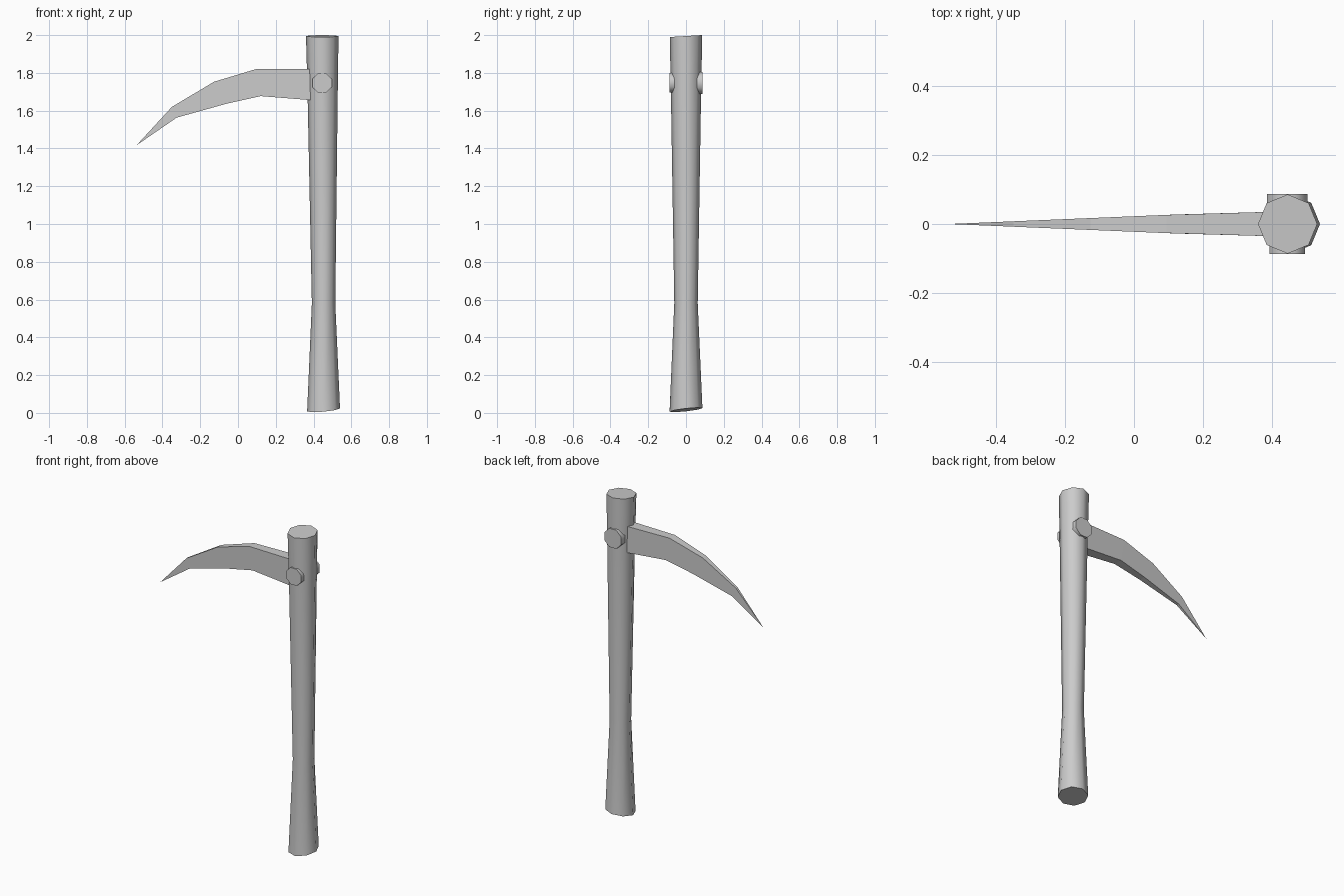
import bpy, bmesh
from math import radians, cos, sin, pi
from mathutils import Vector

cube = bpy.data.objects.get("Cube")
if cube:
    bpy.data.objects.remove(cube, do_unlink=True)

grey = bpy.data.materials.new("plain grey")
grey.use_nodes = True
GREY = (0.6, 0.6, 0.6, 1)
grey.diffuse_color = GREY
grey.node_tree.nodes["Principled BSDF"].inputs["Base Color"].default_value = GREY


def loft(name, rings, smooth=True):
    """Skin equal-length rings of points and cap both ends."""
    bm = bmesh.new()
    loops = [[bm.verts.new(p) for p in ring] for ring in rings]
    n = len(loops[0])
    for a, b in zip(loops, loops[1:]):
        for i in range(n):
            j = (i + 1) % n
            bm.faces.new((a[i], a[j], b[j], b[i]))
    bm.faces.new(loops[0])
    bm.faces.new(loops[-1])
    # Collapse coincident points, such as a pointed tip
    bmesh.ops.remove_doubles(bm, verts=bm.verts, dist=0.0005)
    bmesh.ops.recalc_face_normals(bm, faces=bm.faces)
    mesh = bpy.data.meshes.new(name)
    bm.to_mesh(mesh)
    bm.free()
    mesh.materials.append(grey)
    obj = bpy.data.objects.new(name, mesh)
    bpy.context.collection.objects.link(obj)
    if smooth:
        bpy.ops.object.select_all(action='DESELECT')
        obj.select_set(True)
        bpy.context.view_layer.objects.active = obj
        bpy.ops.object.shade_smooth_by_angle(angle=radians(50))
    return obj


def octagon(r, turn=0):
    return [(r * cos(k * pi / 4 + turn), r * sin(k * pi / 4 + turn)) for k in range(8)]


# Handle: waisted octagonal shaft with slightly slanted ends
# (height, centre x, radius, slope along x, slope along y)
shaft = [(0.016, 0.453, 0.087, 0.09, 0.11), (0.58, 0.453, 0.062, 0, 0),
         (1.7, 0.448, 0.08, 0, 0), (1.995, 0.446, 0.086, 0, 0.06)]
loft("handle", [[(cx + x, y, z + sx * x + sy * y) for x, y in octagon(r)]
                for z, cx, r, sx, sy in shaft])

# Blade: curved, tapering to a point in height and thickness
# (upper x, upper z, lower x, lower z)
stations = [(0.42, 1.82, 0.42, 1.653), (0.095, 1.82, 0.12, 1.677),
            (-0.127, 1.753, -0.06, 1.637), (-0.35, 1.62, -0.325, 1.563),
            (-0.537, 1.417, -0.537, 1.417)]


def half_thickness(x):
    return 0.036 * min(1, (x + 0.537) / 0.86)


rings = []
for ux, uz, lx, lz in stations:
    u, l = half_thickness(ux), half_thickness(lx)
    rings.append([(ux, -u, uz), (ux, u, uz), (lx, l, lz), (lx, -l, lz)])
loft("blade", rings, smooth=False)

# Rivet heads on the front and back of the handle
for name, side, r in (("front_rivet", -1, 0.056), ("back_rivet", 1, 0.063)):
    loft(name, [[(0.445 + x, side * y, 1.747 + z) for x, z in octagon(r, pi / 8)]
                for y in (0.03, 0.087)])
